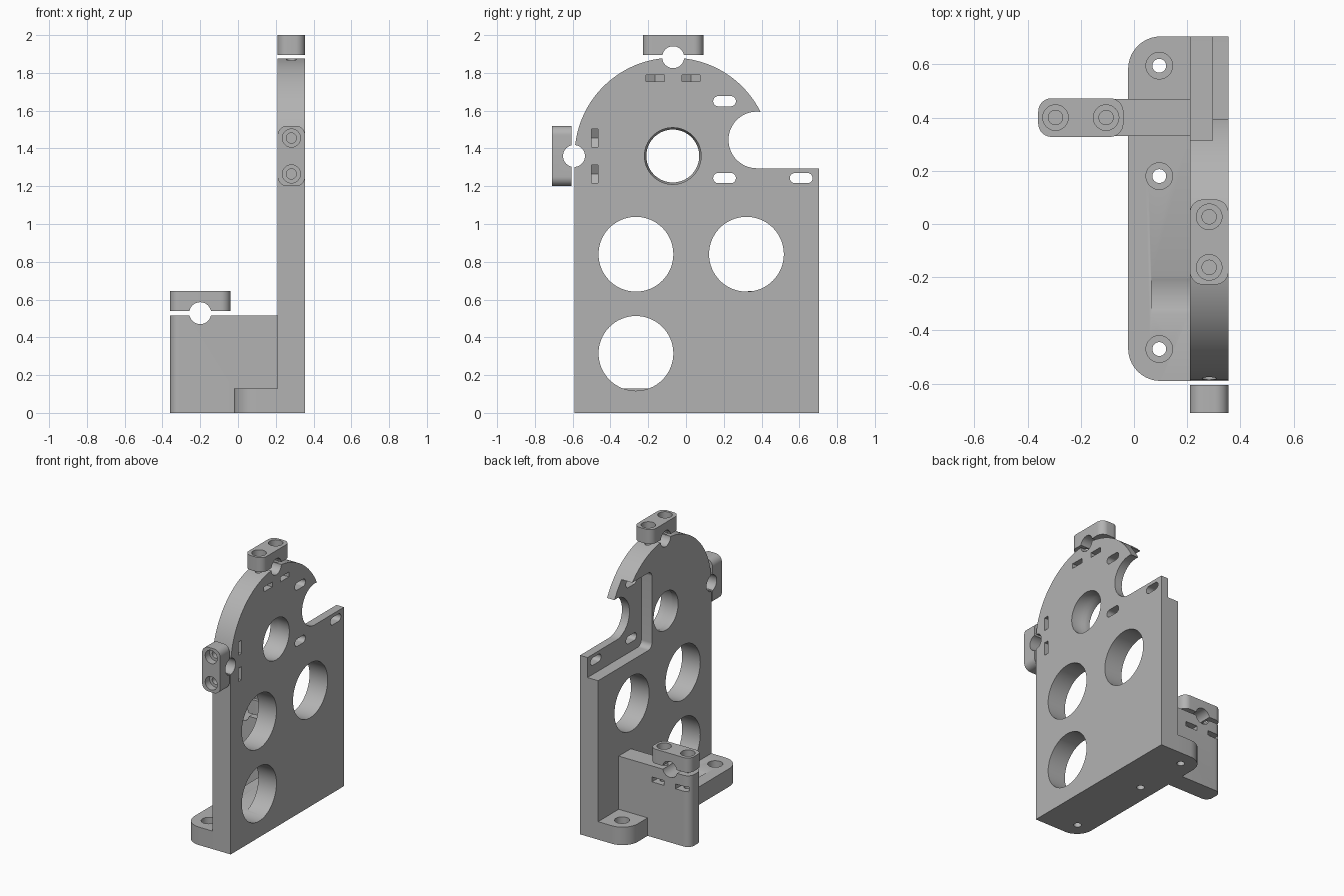
import bpy, bmesh
from math import cos, sin, radians, pi
from mathutils import Matrix, Vector

if "Cube" in bpy.data.objects:
    bpy.data.objects.remove(bpy.data.objects["Cube"])

grey = bpy.data.materials.new("plain grey")
grey.use_nodes = True
color = (0.45, 0.45, 0.45, 1)
grey.diffuse_color = color
grey.node_tree.nodes["Principled BSDF"].inputs["Base Color"].default_value = color

X, Y, Z = Vector((1, 0, 0)), Vector((0, 1, 0)), Vector((0, 0, 1))


def frame(u, v, w, origin=(0, 0, 0)):
    m = Matrix((u, v, w)).transposed().to_4x4()
    m.translation = Vector(origin)
    return m


SIDE = frame(Y, Z, X)    # profile in y, z, extruded along x
PLAN = frame(X, Y, Z)    # profile in x, y, extruded along z


def arc(cx, cy, r, start, end, n):
    angles = [radians(start + (end - start) * i / n) for i in range(n + 1)]
    return [(cx + r * cos(a), cy + r * sin(a)) for a in angles]


def circle(cx, cy, r, n=64):
    return arc(cx, cy, r, 0, 360, n)[:-1]


def rounded(x0, y0, x1, y1, r):
    corners = [(x1 - r, y1 - r), (x0 + r, y1 - r), (x0 + r, y0 + r), (x1 - r, y0 + r)]
    return [p for i, (cx, cy) in enumerate(corners)
            for p in arc(cx, cy, r, 90 * i, 90 * i + 90, 10)]


def prism(name, points, lo, hi, m, taper=None):
    """Extrude a profile; taper gives another profile for the far end."""
    bm = bmesh.new()
    a = [bm.verts.new(m @ Vector((*p, lo))) for p in points]
    b = [bm.verts.new(m @ Vector((*p, hi))) for p in (taper or points)]
    bm.faces.new(a)
    bm.faces.new(b)
    for i in range(len(a)):
        j = (i + 1) % len(a)
        bm.faces.new((a[i], a[j], b[j], b[i]))
    bmesh.ops.remove_doubles(bm, verts=bm.verts, dist=1e-5)
    bmesh.ops.recalc_face_normals(bm, faces=bm.faces)
    mesh = bpy.data.meshes.new(name)
    bm.to_mesh(mesh)
    bm.free()
    mesh.materials.append(grey)
    obj = bpy.data.objects.new(name, mesh)
    bpy.context.collection.objects.link(obj)
    return obj


def combine(target, other, operation="DIFFERENCE"):
    mod = target.modifiers.new("combine", "BOOLEAN")
    mod.operation = operation
    mod.solver = "EXACT"
    mod.object = other
    bpy.context.view_layer.objects.active = target
    bpy.ops.object.modifier_apply(modifier=mod.name)
    bpy.data.objects.remove(other)


def cut(target, points, lo, hi, m, taper=None):
    combine(target, prism("cutter", points, lo, hi, m, taper))


# Upright plate with domed top and round side notch
BACK, FACE = 0.21, 0.355
outline = [(-0.59, 0), (0.705, 0), (0.705, 1.295)]
outline += arc(0.375, 1.445, 0.15, -90, -276, 40)
outline += arc(-0.07, 1.36, 0.52, 26.5, 180, 80)
body = prism("mounting_bracket", outline, BACK, FACE, SIDE)

# Foot flange and rib
combine(body, prism("flange", rounded(-0.022, -0.59, 0.345, 0.705, 0.122), 0, 0.13, PLAN), "UNION")
combine(body, prism("rib", rounded(-0.36, 0.33, 0.29, 0.47, 0.05), 0, 0.515, PLAN), "UNION")

# Thinned area behind the notch
cut(body, rounded(0.09, 1.15, 0.9, 1.71, 0.04), 0.1, 0.295, SIDE)

# Large round openings
for y, z in [(-0.265, 0.84), (0.32, 0.84), (-0.265, 0.315)]:
    cut(body, circle(y, z, 0.198), 0.065, 0.4, SIDE)

# Bearing bore with a narrower back lip
cut(body, circle(-0.07, 1.36, 0.14), 0.1, 0.4, SIDE)
cut(body, circle(-0.07, 1.36, 0.14), 0.25, 0.27, SIDE, circle(-0.07, 1.36, 0.15))
cut(body, circle(-0.07, 1.36, 0.15), 0.27, 0.4, SIDE)

# Adjustment slots
for y, z in [(0.204, 1.65), (0.204, 1.243), (0.61, 1.243)]:
    cut(body, rounded(y - 0.06, z - 0.027, y + 0.06, z + 0.027, 0.0265), 0.1, 0.4, SIDE)

# Counterbored foot holes
for y in (-0.47, 0.18, 0.595):
    cut(body, circle(0.095, y, 0.026, 32), -0.1, 0.2, PLAN)
    cut(body, circle(0.095, y, 0.05, 40), 0.08, 0.2, PLAN)

# Rod clamps: local u along the clamp, v towards the nut pocket, w outward
clamps = {
    "top_clamp": frame(Y, X, Z, (0.2825, -0.068, 2.0)),
    "front_clamp": frame(Z, X, -Y, (0.2825, -0.71, 1.36)),
    "rib_clamp": frame(X, Y, Z, (-0.2, 0.4, 0.645)),
}
parts = [body]
for name, m in clamps.items():
    clamp = prism(name, rounded(-0.16, -0.0725, 0.16, 0.0725, 0.05), -0.105, 0, m)
    across = m @ frame(X, Z, Y)
    for part in (clamp, body):
        cut(part, circle(0, -0.117, 0.058, 48), -0.2, 0.2, across)
    for s in (-0.095, 0.095):
        cut(clamp, circle(s, 0, 0.027, 32), -0.2, 0.1, m)
        cut(clamp, circle(s, 0, 0.048, 40), -0.05, 0.1, m)
        cut(body, circle(s, 0, 0.027, 32), -0.28, -0.06, m)
        pocket = [(s - 0.048, 0.1), (s + 0.048, 0.1), (s + 0.048, -0.027),
                  (s, -0.055), (s - 0.048, -0.027)]
        cut(body, pocket, -0.245, -0.21, m)
    parts.append(clamp)

# Smooth curved walls, keep edges sharp
bpy.ops.object.select_all(action="DESELECT")
for part in parts:
    part.select_set(True)
bpy.context.view_layer.objects.active = body
bpy.ops.object.shade_smooth_by_angle(angle=pi / 6)
